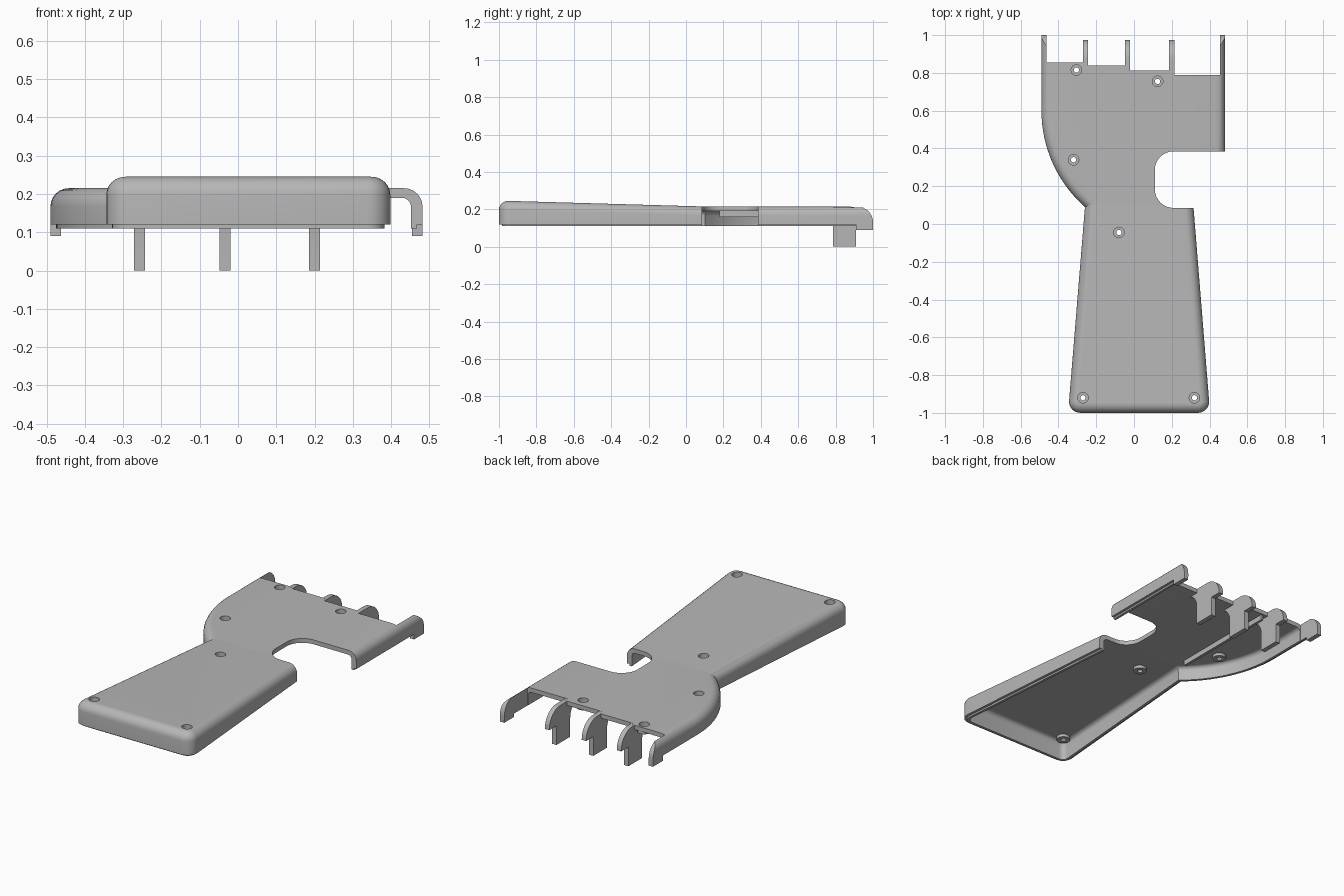
import bpy, bmesh
from math import sin, cos, radians
from mathutils import Vector

cube = bpy.data.objects.get("Cube")
if cube:
    bpy.data.objects.remove(cube, do_unlink=True)

grey = bpy.data.materials.new("plain_grey")
grey.use_nodes = True
grey.diffuse_color = (0.47, 0.47, 0.47, 1)
grey.node_tree.nodes["Principled BSDF"].inputs["Base Color"].default_value = (0.47, 0.47, 0.47, 1)


def arc(cx, cy, r, a0, a1, n=8):
    angles = [radians(a0 + (a1 - a0) * i / n) for i in range(n + 1)]
    return [(cx + r * cos(a), cy + r * sin(a)) for a in angles]


def inset(pts, d):
    """Move every edge of a counter-clockwise outline inward by d."""
    out = []
    for i, p in enumerate(pts):
        a, b, c = Vector(pts[i - 1]), Vector(p), Vector(pts[(i + 1) % len(pts)])
        u, v = (b - a).normalized(), (c - b).normalized()
        n1, n2 = Vector((-u.y, u.x)), Vector((-v.y, v.x))
        out.append(b + (n1 + n2) * d / (1 + n1.dot(n2)))
    return out


def slope(y):
    """Extra height of the roof, rising toward the handle end."""
    return 0.03 * min(max((0.1 - y) / 1.05, 0), 1)


def finish(name, bm):
    bmesh.ops.recalc_face_normals(bm, faces=bm.faces)
    mesh = bpy.data.meshes.new(name)
    bm.to_mesh(mesh)
    bm.free()
    mesh.materials.append(grey)
    ob = bpy.data.objects.new(name, mesh)
    bpy.context.collection.objects.link(ob)
    return ob


def loft(bm, rings):
    loops = [[bm.verts.new(p) for p in ring] for ring in rings]
    for lo, hi in zip(loops, loops[1:]):
        for i in range(len(lo)):
            bm.faces.new((lo[i - 1], lo[i], hi[i], hi[i - 1]))
    bm.faces.new(loops[0][::-1])
    bm.faces.new(loops[-1])


def layered(name, pts, layers):
    """Stack inset outlines, then tilt the roof of the handle."""
    bm = bmesh.new()
    loft(bm, [[(p.x, p.y, z) for p in inset(pts, d)] for z, d in layers])
    geom = bm.verts[:] + bm.edges[:] + bm.faces[:]
    bmesh.ops.bisect_plane(bm, geom=geom, plane_co=(0, 0.1, 0), plane_no=(0, 1, 0))
    for v in bm.verts:
        if v.co.z > 0.15:
            v.co.z += slope(v.co.y)
    return finish(name, bm)


def prism(name, pts, lo, hi, along_x=False):
    bm = bmesh.new()
    loft(bm, [[(t, a, b) if along_x else (a, b, t) for a, b in pts] for t in (lo, hi)])
    return finish(name, bm)


def box(name, x0, x1, y0, y1, z0, z1):
    return prism(name, [(x0, y0), (x1, y0), (x1, y1), (x0, y1)], z0, z1)


def combine(target, tool, operation):
    mod = target.modifiers.new("cut", 'BOOLEAN')
    mod.operation, mod.solver, mod.object = operation, 'EXACT', tool
    bpy.context.view_layer.objects.active = target
    bpy.ops.object.modifier_apply(modifier=mod.name)
    bpy.data.objects.remove(tool, do_unlink=True)


def smooth(ob):
    bpy.ops.object.select_all(action='DESELECT')
    ob.select_set(True)
    bpy.context.view_layer.objects.active = ob
    bpy.ops.object.shade_smooth_by_angle(angle=radians(30))


# Shell: tapered handle running into a wide head
outline = (arc(-0.284, -0.94, 0.06, 180, 270, 6)
           + arc(0.338, -0.94, 0.06, 270, 360, 6)
           + [(0.306, 0.2), (0.482, 0.25), (0.482, 1.15), (-0.49, 1.15)]
           + arc(0.19, 0.6, 0.68, 180, 228.6, 16))
r = 0.048
edge = [(0.215 - r + r * sin(radians(a)), r - r * cos(radians(a))) for a in range(0, 91, 15)]
shell = layered("shell", outline, [(0.11, 0.015), (0.12, 0.015), (0.12, 0)] + edge)
r = 0.024
edge = [(0.19 - r + r * sin(radians(a)), 0.03 + r - r * cos(radians(a))) for a in range(0, 91, 18)]
combine(shell, layered("cavity", outline, [(0.05, 0.03)] + edge), 'DIFFERENCE')

# Thumb notch
notch = ([(0.7, 0.085), (0.7, 0.385)] + arc(0.21, 0.285, 0.1, 90, 180)
         + arc(0.21, 0.185, 0.1, 180, 270))
combine(shell, prism("notch", notch, -0.1, 0.5), 'DIFFERENCE')

# Stepped rear edge and rounded ends of the side walls
steps = [(0.454, 1.3), (-0.463, 1.3)]
for x0, x1, y in ((-0.463, -0.257, 0.855), (-0.257, -0.035, 0.84),
                  (-0.035, 0.2, 0.813), (0.2, 0.454, 0.788)):
    steps += [(x0, y), (x1, y)]
combine(shell, prism("rear_cut", steps, -0.1, 0.5), 'DIFFERENCE')
ends = arc(0.915, 0.13, 0.085, 90, 0) + [(1.0, -0.1), (1.3, -0.1), (1.3, 0.4), (0.915, 0.4)]
combine(shell, prism("end_cut", ends, -0.8, 0.8, True), 'DIFFERENCE')

# Screw bosses with counterbored holes
for x, y in ((-0.305, 0.815), (0.125, 0.755), (-0.32, 0.34),
             (-0.08, -0.045), (-0.27, -0.92), (0.32, -0.92)):
    top = 0.215 + slope(y)

    def disc(name, radius, lo, hi):
        return prism(name, arc(x, y, radius, 0, 360, 24)[:-1], lo, hi)
    combine(shell, disc("boss", 0.036, top - 0.042, top - 0.01), 'UNION')
    combine(shell, disc("counterbore", 0.028, top - 0.028, 0.4), 'DIFFERENCE')
    combine(shell, disc("screw_hole", 0.014, 0.05, 0.4), 'DIFFERENCE')
smooth(shell)

# Finger dividers with legs
fin = ([(0.70, 0.2), (0.785, 0.2), (0.785, 0.2145)] + arc(0.875, 0.1145, 0.1, 90, 0)
       + [(0.975, 0.11), (0.91, 0.11), (0.91, 0), (0.785, 0)]
       + arc(0.70, 0.11, 0.085, 0, 85))
for name, x in (("right", -0.257), ("middle", -0.034), ("left", 0.2)):
    smooth(prism(name + "_divider", fin, x - 0.014, x + 0.014, True))

# Tabs under the side wall tips and the long inner rib
box("right_tip_tab", -0.49, -0.462, 0.91, 1.0, 0.09, 0.125)
box("left_tip_tab", 0.455, 0.482, 0.91, 1.0, 0.09, 0.125)
box("inner_rib", -0.22, -0.205, 0.18, 0.83, 0.16, 0.195)
